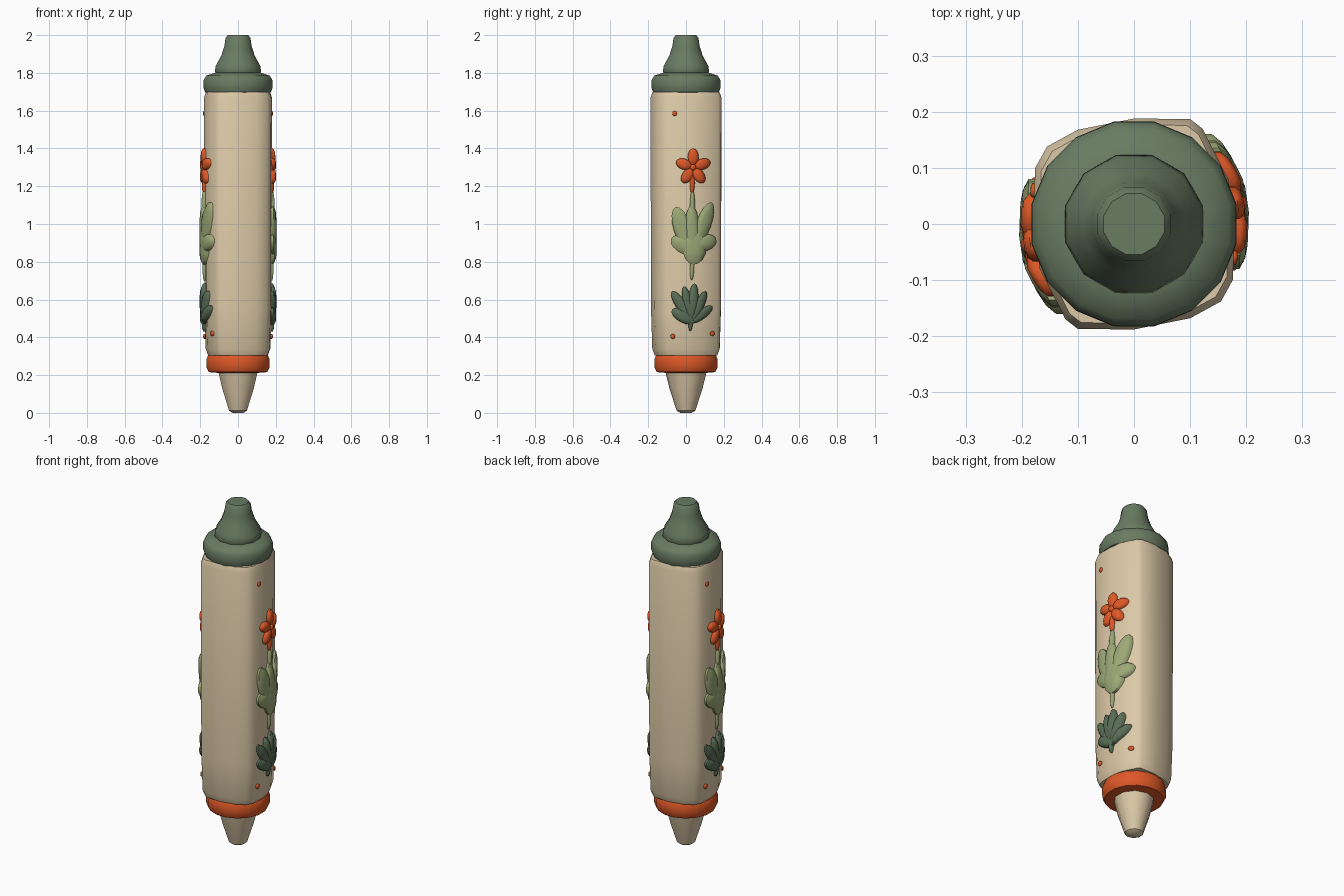
import bpy, bmesh, math

if "Cube" in bpy.data.objects:
    bpy.data.objects.remove(bpy.data.objects["Cube"])


def material(name, rgb):
    m = bpy.data.materials.new(name)
    m.diffuse_color = (*rgb, 1)
    m.use_nodes = True
    m.node_tree.nodes["Principled BSDF"].inputs["Base Color"].default_value = m.diffuse_color
    return m


CREAM = material("cream", (0.72, 0.59, 0.39))
GREEN = material("cap green", (0.14, 0.20, 0.122))
LIGHT = material("light leaf green", (0.33, 0.39, 0.18))
DARK = material("dark leaf green", (0.10, 0.155, 0.092))
ORANGE = material("orange", (0.73, 0.098, 0.02))


def finish(name, bm, mat, angle):
    bmesh.ops.recalc_face_normals(bm, faces=bm.faces)
    me = bpy.data.meshes.new(name)
    bm.to_mesh(me)
    bm.free()
    me.materials.append(mat)
    ob = bpy.data.objects.new(name, me)
    bpy.context.collection.objects.link(ob)
    bpy.ops.object.select_all(action='DESELECT')
    ob.select_set(True)
    bpy.context.view_layer.objects.active = ob
    bpy.ops.object.shade_smooth_by_angle(angle=math.radians(angle))
    return ob


def loft(name, rings, mat, angle=40):
    """Skin a list of closed rings and cap both ends."""
    bm = bmesh.new()
    loops = [[bm.verts.new(p) for p in r] for r in rings]
    n = len(loops[0])
    for a, b in zip(loops, loops[1:]):
        for i in range(n):
            j = (i + 1) % n
            bm.faces.new((a[i], a[j], b[j], b[i]))
    bm.faces.new(loops[0])
    bm.faces.new(loops[-1])
    return finish(name, bm, mat, angle)


def lathe(name, profile, mat, sides=12, angle=40):
    rings = [[(r * math.cos(2 * math.pi * (i + .5) / sides),
               r * math.sin(2 * math.pi * (i + .5) / sides), z) for i in range(sides)]
             for r, z in profile]
    return loft(name, rings, mat, angle)


# Barrel: rounded, slightly skewed polygon with half-turn symmetry
SIDE = [(0.155, -0.138), (0.176, -0.10), (0.180, 0.0), (0.168, 0.08),
        (0.122, 0.17), (0.10, 0.187), (0.0, 0.188), (-0.10, 0.168)]
outline = SIDE + [(-x, -y) for x, y in SIDE]
loft("barrel", [[(x * s, y * s, z) for x, y in outline] for s, z in
                ((0.88, 0.305), (0.95, 0.34), (0.985, 0.55), (1.0, 1.67), (0.94, 1.70))], CREAM)

# Writing tip, orange ring and cap
lathe("tip", [(0.03, 0.0), (0.05, 0.012), (0.062, 0.05), (0.088, 0.13), (0.112, 0.23)], CREAM, 10)
lathe("ring", [(0.11, 0.212), (0.158, 0.216), (0.17, 0.24), (0.17, 0.285),
               (0.162, 0.303), (0.13, 0.31)], ORANGE, 16, 50)
lathe("cap_collar", [(0.15, 1.69), (0.178, 1.698), (0.186, 1.72), (0.185, 1.762),
                     (0.172, 1.785), (0.12, 1.802)], GREEN, 16, 50)
lathe("cap_cone", [(0.118, 1.79), (0.127, 1.81), (0.121, 1.84), (0.092, 1.89),
                   (0.075, 1.94), (0.068, 1.985), (0.056, 2.0)], GREEN, 12, 45)


def surface_x(y):
    """x of the barrel's right-hand side at a given y."""
    pts = sorted(((py, px) for px, py in SIDE[:6]))
    y = max(pts[0][0], min(pts[-1][0], y))
    for (y0, x0), (y1, x1) in zip(pts, pts[1:]):
        if y <= y1:
            return x0 + (x1 - x0) * (y - y0) / (y1 - y0)


def relief(name, lobes, mat):
    """Raised oval lobes (y0, z0, y1, z1, width, height) pressed onto both sides."""
    for label, sgn in (("right", 1), ("left", -1)):
        bm = bmesh.new()
        for y0, z0, y1, z1, w, h in lobes:
            length = math.hypot(y1 - y0, z1 - z0) / 2
            dy, dz = (y1 - y0) / (2 * length), (z1 - z0) / (2 * length)
            prev, n = None, 16
            for f, k in ((1, -0.6), (1, 0.45), (0.75, 0.85), (0.35, 1.0)):
                ring = []
                for i in range(n):
                    t = 2 * math.pi * i / n
                    a, b = f * length * math.cos(t), f * w / 2 * math.sin(t)
                    y = (y0 + y1) / 2 + a * dy - b * dz
                    z = (z0 + z1) / 2 + a * dz + b * dy
                    ring.append(bm.verts.new((sgn * (surface_x(y) + h * k), sgn * y, z)))
                if prev:
                    for i in range(n):
                        j = (i + 1) % n
                        bm.faces.new((prev[i], prev[j], ring[j], ring[i]))
                else:
                    bm.faces.new(ring)
                prev = ring
            bm.faces.new(prev)
        finish(f"{name}_{label}", bm, mat, 50)


# Five-petalled flower with its upper stalk
FY, FZ = 0.038, 1.30
petals = []
for k in range(5):
    a = math.radians(90 + 72 * k)
    c, s = math.cos(a), math.sin(a)
    petals.append((FY + 0.008 * c, FZ + 0.008 * s, FY + 0.095 * c, FZ + 0.10 * s, 0.058, 0.022))
petals.append((0.035, 1.27, 0.032, 1.16, 0.026, 0.016))
relief("flower", petals, ORANGE)
relief("flower_eye", [(FY, FZ - 0.018, FY, FZ + 0.018, 0.034, 0.026)], ORANGE)

# Large lobed light leaf with stem
relief("large_leaf", [
    (0.035, 1.18, 0.032, 1.00, 0.028, 0.018),
    (0.02, 0.86, -0.055, 1.09, 0.095, 0.024),
    (0.035, 0.84, 0.03, 1.10, 0.075, 0.028),
    (0.05, 0.88, 0.135, 1.115, 0.08, 0.026),
    (0.04, 0.88, 0.16, 0.92, 0.085, 0.026),
    (-0.08, 0.92, 0.08, 0.86, 0.10, 0.024),
    (0.04, 0.785, 0.05, 0.98, 0.13, 0.028),
    (0.035, 0.84, 0.03, 0.70, 0.022, 0.012)], LIGHT)

# Small fan-shaped dark leaf
relief("small_leaf", [
    (0.03, 0.49, -0.075, 0.645, 0.058, 0.022),
    (0.03, 0.49, -0.01, 0.67, 0.05, 0.024),
    (0.03, 0.49, 0.045, 0.685, 0.055, 0.026),
    (0.03, 0.48, 0.105, 0.645, 0.052, 0.024),
    (0.03, 0.48, 0.14, 0.565, 0.05, 0.022),
    (0.05, 0.48, -0.075, 0.545, 0.07, 0.022),
    (0.03, 0.57, 0.022, 0.43, 0.026, 0.016)], DARK)

# Tiny scattered dots
relief("dots", [(y, z - 0.013, y, z + 0.013, 0.026, 0.007) for y, z in
                ((-0.06, 1.585), (0.14, 0.42), (-0.07, 0.405))], ORANGE)
